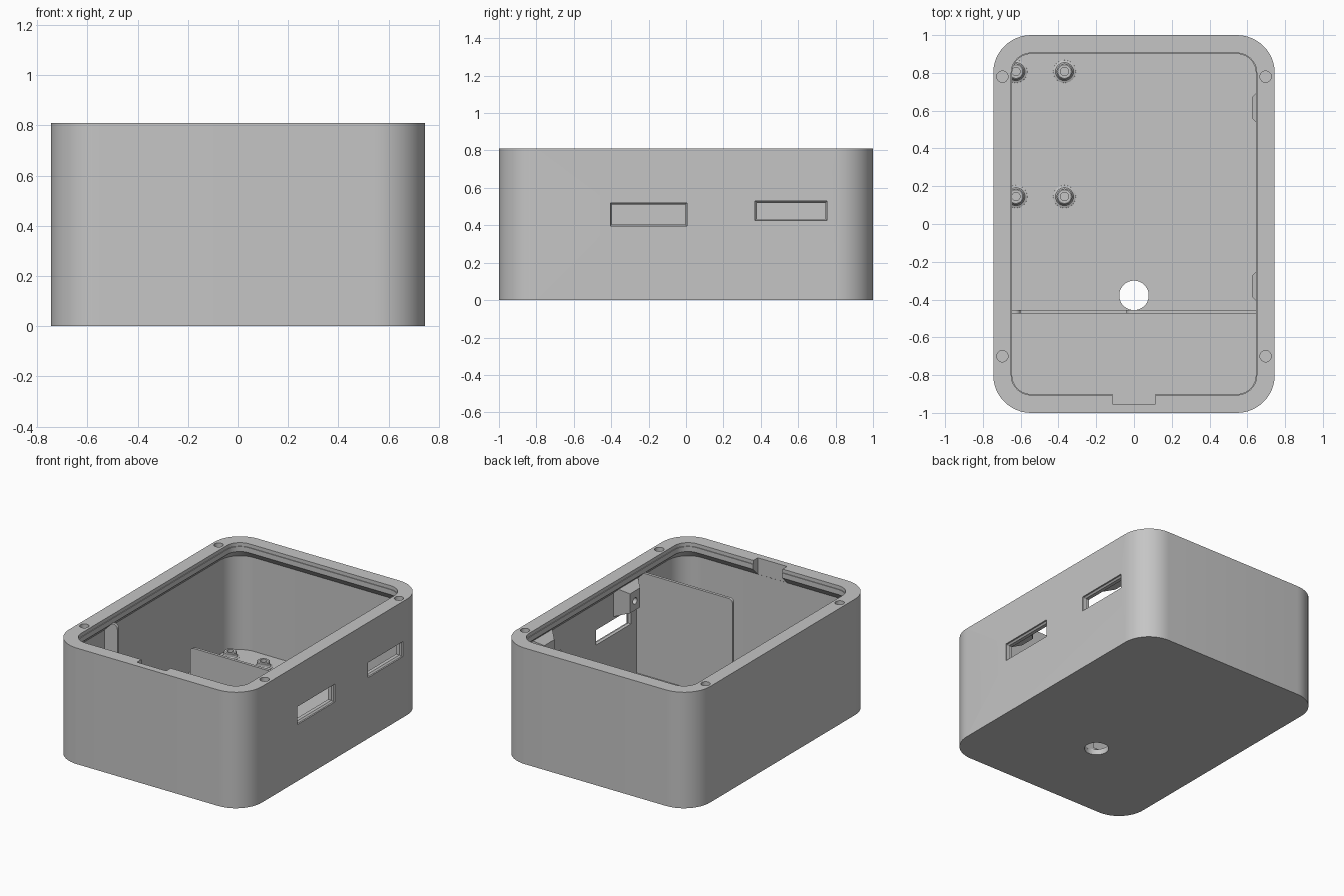
import bpy, bmesh, math
from mathutils import Vector

if "Cube" in bpy.data.objects:
    bpy.data.objects.remove(bpy.data.objects["Cube"])

grey = bpy.data.materials.new("light_grey")
grey.diffuse_color = (0.56, 0.56, 0.56, 1)
grey.use_nodes = True
grey.node_tree.nodes["Principled BSDF"].inputs["Base Color"].default_value = grey.diffuse_color


def ring(hx, hy, r, z, cx=0, cy=0, n=12):
    """Rounded rectangle outline; a circle when hx == hy == r."""
    pts = []
    for q, (sx, sy) in enumerate([(1, 1), (-1, 1), (-1, -1), (1, -1)]):
        for i in range(n + 1):
            a = math.pi / 2 * (q + i / n)
            pts.append(Vector((cx + sx * (hx - r) + r * math.cos(a),
                               cy + sy * (hy - r) + r * math.sin(a), z)))
    return pts


def loft(name, rings, smooth=True):
    """Skin a stack of equal-length outlines and cap both ends."""
    bm = bmesh.new()
    loops = [[bm.verts.new(p) for p in r] for r in rings]
    for a, b in zip(loops, loops[1:]):
        for i in range(len(a)):
            j = (i + 1) % len(a)
            bm.faces.new((a[i], a[j], b[j], b[i]))
    bm.faces.new(loops[0][::-1])
    bm.faces.new(loops[-1])
    bmesh.ops.remove_doubles(bm, verts=bm.verts[:], dist=1e-5)
    bmesh.ops.recalc_face_normals(bm, faces=bm.faces[:])
    me = bpy.data.meshes.new(name)
    bm.to_mesh(me)
    bm.free()
    me.materials.append(grey)
    ob = bpy.data.objects.new(name, me)
    bpy.context.collection.objects.link(ob)
    if smooth:
        shade(ob)
    return ob


def shade(ob):
    bpy.ops.object.select_all(action='DESELECT')
    ob.select_set(True)
    bpy.context.view_layer.objects.active = ob
    bpy.ops.object.shade_smooth_by_angle(angle=math.radians(30))


def cut(ob, cutter):
    bpy.context.view_layer.objects.active = ob
    m = ob.modifiers.new("cut", 'BOOLEAN')
    m.operation, m.solver, m.object = 'DIFFERENCE', 'EXACT', cutter
    bpy.ops.object.modifier_apply(modifier=m.name)
    bpy.data.objects.remove(cutter)


def rect_x(x, y0, y1, z0, z1):
    return [Vector((x, y, z)) for y, z in ((y0, z0), (y1, z0), (y1, z1), (y0, z1))]


def plate(name, outline, y0, y1):
    return loft(name, [[Vector((x, y, z)) for x, z in outline] for y in (y0, y1)])


# case: outer wall, rim, lip, sloped overhang, thin inner wall, floor
case = loft("case_shell", [
    ring(.745, 1, .2, 0), ring(.745, 1, .2, .81),
    ring(.65, .905, .105, .81), ring(.65, .905, .105, .785),
    ring(.645, .9, .1, .785), ring(.645, .9, .1, .75),
    ring(.70, .955, .155, .695), ring(.70, .955, .155, .04)], smooth=False)

# screw holes in the rim
for x in (-.697, .697):
    for y in (-.7, .78):
        cut(case, loft("hole_cutter", [ring(.03, .03, .03, z, x, y, 8) for z in (.755, .9)]))

# round hole through the floor
cut(case, loft("floor_cutter", [ring(.078, .078, .078, z, 0, -.378) for z in (-.1, .2)]))

# side windows, slightly narrower inside
for y0, y1, z0, z1 in ((-.405, .005, .395, .52), (.37, .755, .425, .53)):
    t = .01
    cut(case, loft("window_cutter", [
        rect_x(.80, y0, y1, z0, z1), rect_x(.735, y0, y1, z0, z1),
        rect_x(.725, y0 + t, y1 - t, z0 + t, z1 - t),
        rect_x(.60, y0 + t, y1 - t, z0 + t, z1 - t)], smooth=False))

# latch notch in the front rim
cut(case, plate("notch_cutter", [(-.113, .6), (.113, .6), (.113, .9), (-.113, .9)], -.954, -.85))
shade(case)

# partition: tall plate, short stub and low sill between them
def rounded_corner(cx, cz, r, a0, a1, n=6):
    return [(cx + r * math.cos(math.radians(a0 + (a1 - a0) * i / n)),
             cz + r * math.sin(math.radians(a0 + (a1 - a0) * i / n))) for i in range(n + 1)]

Y0, Y1 = -.475, -.455
plate("partition", [(-.04, .03), (.71, .03), (.71, .75)]
      + rounded_corner(-.01, .72, .03, 90, 180), Y0, Y1)
plate("partition_stub", [(-.71, .75), (-.71, .03), (-.60, .03)]
      + rounded_corner(-.63, .725, .03, 0, 90), Y0, Y1)
plate("partition_sill", [(-.62, .03), (-.03, .03), (-.03, .06), (-.62, .06)], Y0 + .001, Y1 - .001)

# floor standoffs with flared feet and screw holes
for x in (-.625, -.368):
    for y in (.145, .807):
        prof = [(.062, .035), (.06, .041), (.048, .046), (.042, .056),
                (.042, .075), (.036, .08), (.022, .08), (.022, .045)]
        loft("standoff", [ring(r, r, r, z, x, y, 6) for r, z in prof])

# tapered screw brackets above the windows
for y in (-.33, .615):
    b = loft("screw_bracket", [
        rect_x(.71, y - .13, y + .13, .53, .735),
        rect_x(.70, y - .13, y + .13, .53, .735),
        rect_x(.625, y - .055, y + .055, .545, .68)], smooth=False)
    hole = [[Vector((x, y + .022 * math.cos(a), .61 + .022 * math.sin(a)))
             for a in (math.tau * i / 20 for i in range(20))] for x in (.55, .68)]
    cut(b, loft("bracket_cutter", hole))
    shade(b)
